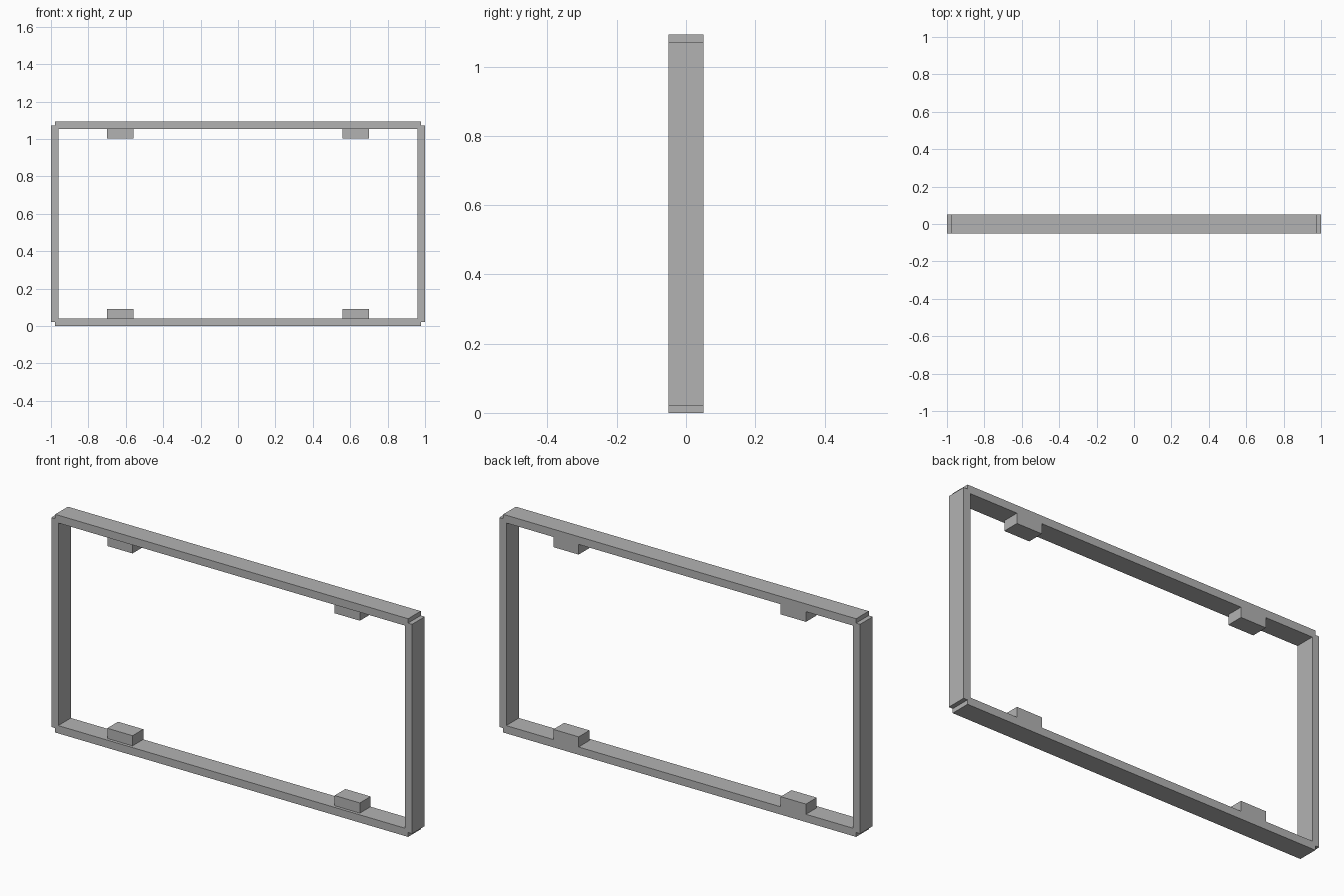
import bpy
import bmesh
from mathutils import Vector

cube = bpy.data.objects.get("Cube")
if cube:
    bpy.data.objects.remove(cube, do_unlink=True)

GREY = (0.45, 0.45, 0.45, 1.0)
mat = bpy.data.materials.new("plain grey")
mat.use_nodes = True
mat.diffuse_color = GREY
mat.node_tree.nodes["Principled BSDF"].inputs["Base Color"].default_value = GREY

HEIGHT = 1.093   # overall height
BACK = 0.05      # half depth of the frame
BAR = 0.039      # bar thickness
STEP = 0.022     # notch at each outer corner


def box(name, low, high):
    """Axis-aligned box between two opposite corners."""
    low, high = Vector(low), Vector(high)
    bm = bmesh.new()
    bmesh.ops.create_cube(bm, size=1.0)
    bmesh.ops.scale(bm, vec=high - low, verts=bm.verts)
    bmesh.ops.translate(bm, vec=(low + high) / 2, verts=bm.verts)
    mesh = bpy.data.meshes.new(name)
    bm.to_mesh(mesh)
    bm.free()
    mesh.materials.append(mat)
    obj = bpy.data.objects.new(name, mesh)
    bpy.context.collection.objects.link(obj)
    return obj


# Horizontal rails
rail_x = 1 - STEP
for name, z in (("bottom_rail", 0), ("top_rail", HEIGHT - BAR)):
    box(name, (-rail_x, -BACK, z), (rail_x, BACK, z + BAR))

# Upright posts, lapping the rail ends
for name, x in (("right_post", -1), ("left_post", 1 - BAR)):
    box(name, (x, -BACK, STEP), (x + BAR, BACK, HEIGHT - STEP))

# Mounting blocks inside the rails, flush with the back
BLOCK_W, BLOCK_H = 0.14, 0.051
for side, x in (("right", -0.70), ("left", 0.56)):
    for level, z in (("bottom", BAR), ("top", HEIGHT - BAR - BLOCK_H)):
        box(f"{level}_{side}_block", (x, -0.035, z),
            (x + BLOCK_W, BACK, z + BLOCK_H))
